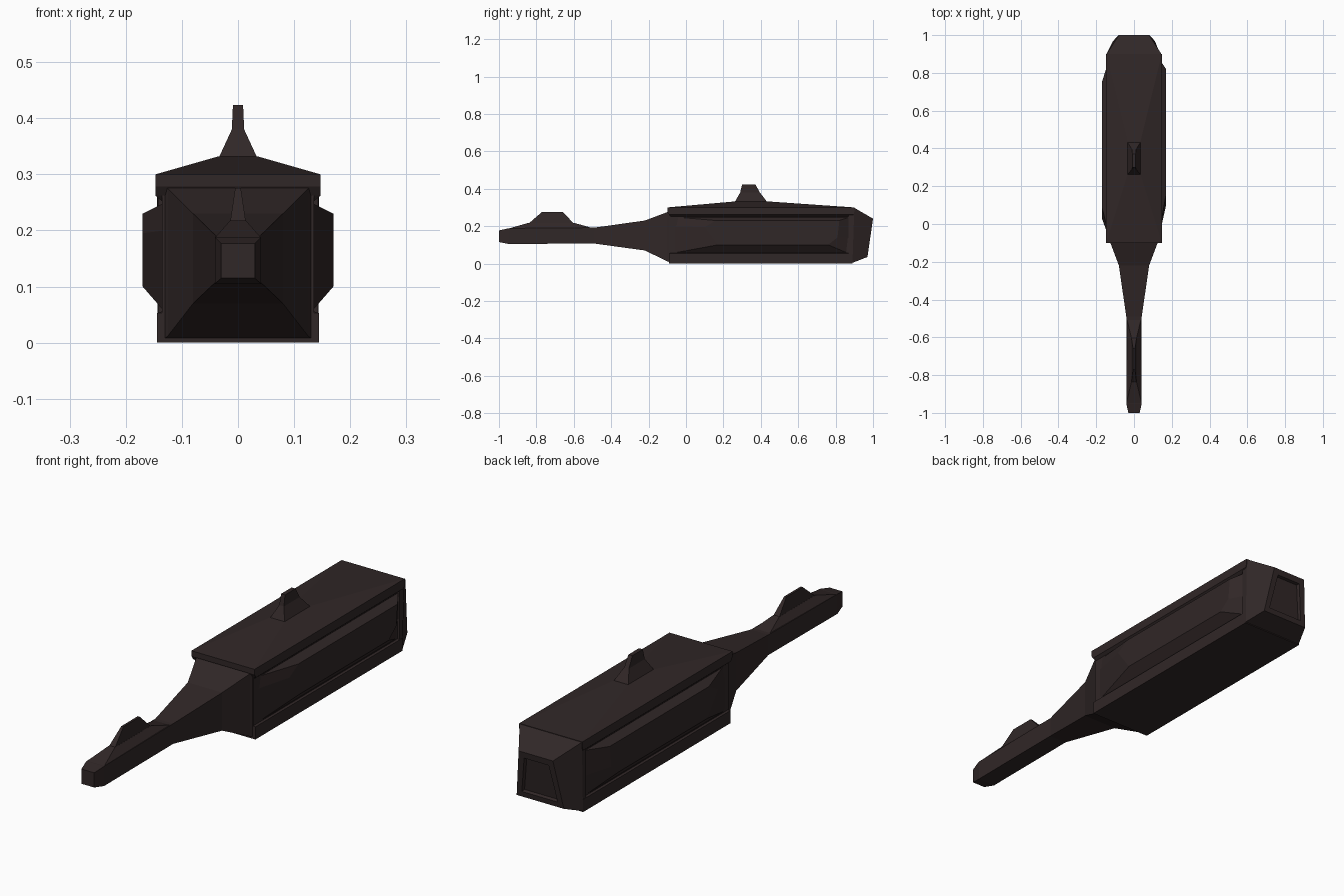
import bpy, bmesh

if "Cube" in bpy.data.objects:
    bpy.data.objects.remove(bpy.data.objects["Cube"])

hull = bpy.data.materials.new("dark brown hull")
hull.diffuse_color = (0.030, 0.020, 0.020, 1)
hull.use_nodes = True
hull.node_tree.nodes["Principled BSDF"].inputs["Base Color"].default_value = hull.diffuse_color


def loft(name, rings, inset_last=None):
    """Skin matching rings of points into a closed flat-shaded solid."""
    bm = bmesh.new()
    vs = [[bm.verts.new(p) for p in r] for r in rings]
    n = len(rings[0])
    for a, b in zip(vs, vs[1:]):
        for i in range(n):
            j = (i + 1) % n
            bm.faces.new((a[i], a[j], b[j], b[i]))
    bm.faces.new(vs[0])
    end = bm.faces.new(vs[-1])
    bmesh.ops.recalc_face_normals(bm, faces=bm.faces)
    if inset_last:
        bmesh.ops.inset_individual(bm, faces=[end], thickness=inset_last)
        bmesh.ops.inset_individual(bm, faces=[end], thickness=0.006, depth=-0.012)
    me = bpy.data.meshes.new(name)
    bm.to_mesh(me)
    bm.free()
    me.materials.append(hull)
    ob = bpy.data.objects.new(name, me)
    bpy.context.collection.objects.link(ob)
    return ob


def flat(hx, y0, y1, z):
    """Horizontal rectangle."""
    return [(-hx, y0, z), (hx, y0, z), (hx, y1, z), (-hx, y1, z)]


def upright(y_low, y_top, hx_low, hx_top, z0, z1):
    """Cross-section facing along y, optionally tilted and tapered."""
    return [(-hx_low, y_low, z0), (hx_low, y_low, z0),
            (hx_top, y_top, z1), (-hx_top, y_top, z1)]


def section(y, hx, z0, z1):
    return upright(y, y, hx, hx, z0, z1)


# Main hull box and the wider sill along its bottom
loft("main_hull", [section(-0.09, 0.135, 0.004, 0.285), section(0.89, 0.135, 0.004, 0.285)])
loft("bottom_sill", [flat(0.144, -0.09, 0.89, 0.0), flat(0.144, -0.09, 0.89, 0.053),
                     flat(0.134, -0.085, 0.885, 0.056)])

# Roof: overhanging rim, shallow slopes up to the fin base
loft("roof", [flat(0.133, -0.08, 0.89, 0.25), flat(0.147, -0.09, 0.895, 0.262),
              flat(0.147, -0.10, 0.90, 0.278), flat(0.147, -0.10, 0.90, 0.30),
              flat(0.035, 0.26, 0.44, 0.332)])

# Roof fin
loft("roof_fin", [flat(0.035, 0.26, 0.435, 0.328), flat(0.011, 0.29, 0.395, 0.38),
                  flat(0.009, 0.30, 0.37, 0.424)])

# Faceted stern with recessed hatch
loft("stern", [section(0.87, 0.143, 0.004, 0.298),
               upright(0.89, 0.90, 0.143, 0.145, 0.004, 0.298),
               upright(0.97, 1.0, 0.11, 0.08, 0.035, 0.24)], inset_last=0.035)

# Tapering front boom
loft("front_boom", [section(-0.08, 0.135, 0.004, 0.285), section(-0.10, 0.125, 0.012, 0.275),
                    section(-0.22, 0.08, 0.07, 0.23), section(-0.49, 0.041, 0.107, 0.192),
                    section(-0.95, 0.041, 0.105, 0.188), section(-1.0, 0.03, 0.115, 0.177)])

# Boom fin on a low ridge
loft("boom_ridge", [flat(0.041, -0.95, -0.49, 0.187), flat(0.014, -0.84, -0.60, 0.218)])
loft("boom_fin", [flat(0.014, -0.84, -0.60, 0.215), flat(0.005, -0.77, -0.66, 0.276)])

# Side bulges: six-sided plates, the left one sits slightly further forward
base = [(-0.08, 0.20), (-0.07, 0.25), (0.88, 0.25), (0.88, 0.14), (0.87, 0.054), (-0.08, 0.054)]
outer = [(0.10, 0.195), (0.16, 0.23), (0.82, 0.23), (0.81, 0.14), (0.76, 0.10), (0.17, 0.10)]
for name, s, shift in (("right_bulge", 1, 0), ("left_bulge", -1, -0.07)):
    loft(name, [[(s * 0.13, y, z) for y, z in base],
                [(s * 0.17, y + shift, z) for y, z in outer]])
